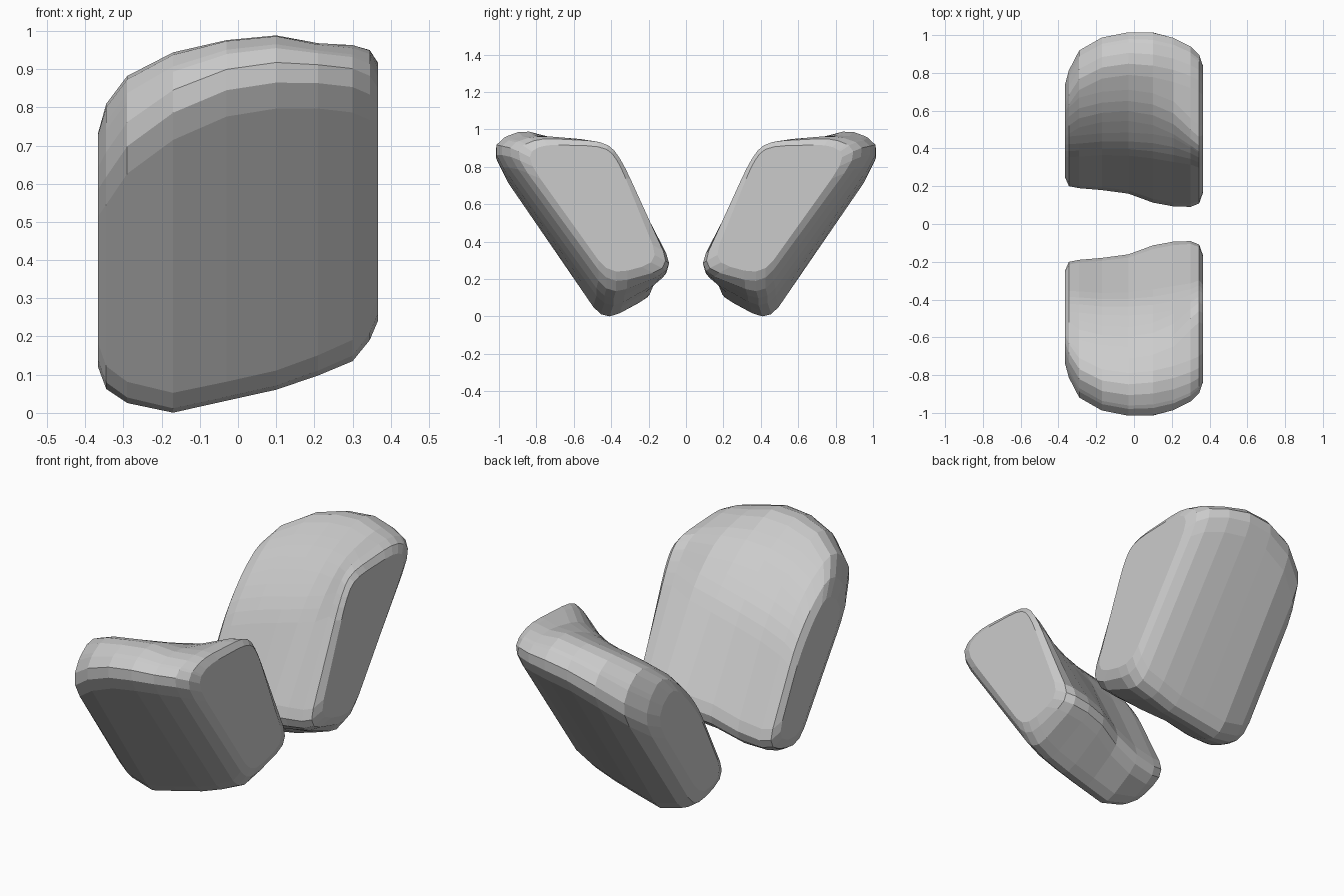
import bpy, bmesh
from mathutils import Vector

if "Cube" in bpy.data.objects:
    bpy.data.objects.remove(bpy.data.objects["Cube"])

# Cross-sections along x:
# (x, inner bottom, outer bottom, outer top, rim, inner shoulder, inner knee)
# Each point is (distance from the centre plane, height)
SECTIONS = [
    (-0.366, (.22, .15), (.40, .10), (.77, .63), (.64, .76), (.52, .66), (.40, .51)),
    (-0.345, (.17, .12), (.42, .04), (.85, .66), (.71, .84), (.54, .73), (.40, .57)),
    (-0.29, (.16, .11), (.43, .00), (.96, .74), (.80, .91), (.58, .80), (.40, .61)),
    (-0.17, (.15, .13), (.44, -.03), (1.03, .83), (.86, .97), (.61, .85), (.41, .65)),
    (-0.03, (.13, .18), (.43, .00), (1.06, .89), (.88, 1.0), (.62, .88), (.41, .69)),
    (0.10, (.08, .22), (.42, .03), (1.06, .91), (.87, 1.01), (.60, .90), (.40, .73)),
    (0.21, (.06, .24), (.42, .07), (1.03, .91), (.85, .98), (.55, .92), (.38, .77)),
    (0.30, (.06, .25), (.41, .11), (.98, .90), (.82, .97), (.46, .94), (.36, .83)),
    (0.345, (.08, .26), (.41, .17), (.93, .88), (.80, .955), (.42, .935), (.34, .83)),
    (0.366, (.14, .29), (.41, .22), (.86, .85), (.78, .92), (.43, .91), (.36, .83)),
]
RADII = (.10, .10, .14, .10, .10, .10)


def rounded(points):
    """Replace every corner of a closed outline by a short curve."""
    out = []
    pts = [Vector(p) for p in points]
    for i, p in enumerate(pts):
        a, b = pts[i - 1], pts[(i + 1) % len(pts)]
        p0 = p + (a - p).normalized() * min(RADII[i], (a - p).length * 0.45)
        p2 = p + (b - p).normalized() * min(RADII[i], (b - p).length * 0.45)
        for t in (0, 1 / 3, 2 / 3, 1):
            out.append(p0 * (1 - t) ** 2 + p * 2 * t * (1 - t) + p2 * t * t)
    return out


def make_pad(name, side):
    bm = bmesh.new()
    rings = []
    for x, *outline in SECTIONS:
        rings.append([bm.verts.new((x, side * p.x, p.y)) for p in rounded(outline)])
    # skin between neighbouring sections
    n = len(rings[0])
    for a, b in zip(rings, rings[1:]):
        for i in range(n):
            j = (i + 1) % n
            bm.faces.new((a[i], a[j], b[j], b[i]))
    # flat side faces
    bm.faces.new(rings[0])
    bm.faces.new(rings[-1])
    bmesh.ops.recalc_face_normals(bm, faces=bm.faces)
    mesh = bpy.data.meshes.new(name)
    bm.to_mesh(mesh)
    bm.free()
    obj = bpy.data.objects.new(name, mesh)
    bpy.context.collection.objects.link(obj)
    return obj


# Two mirrored, outward-leaning pads
make_pad("front_pad", -1)
make_pad("back_pad", 1)
